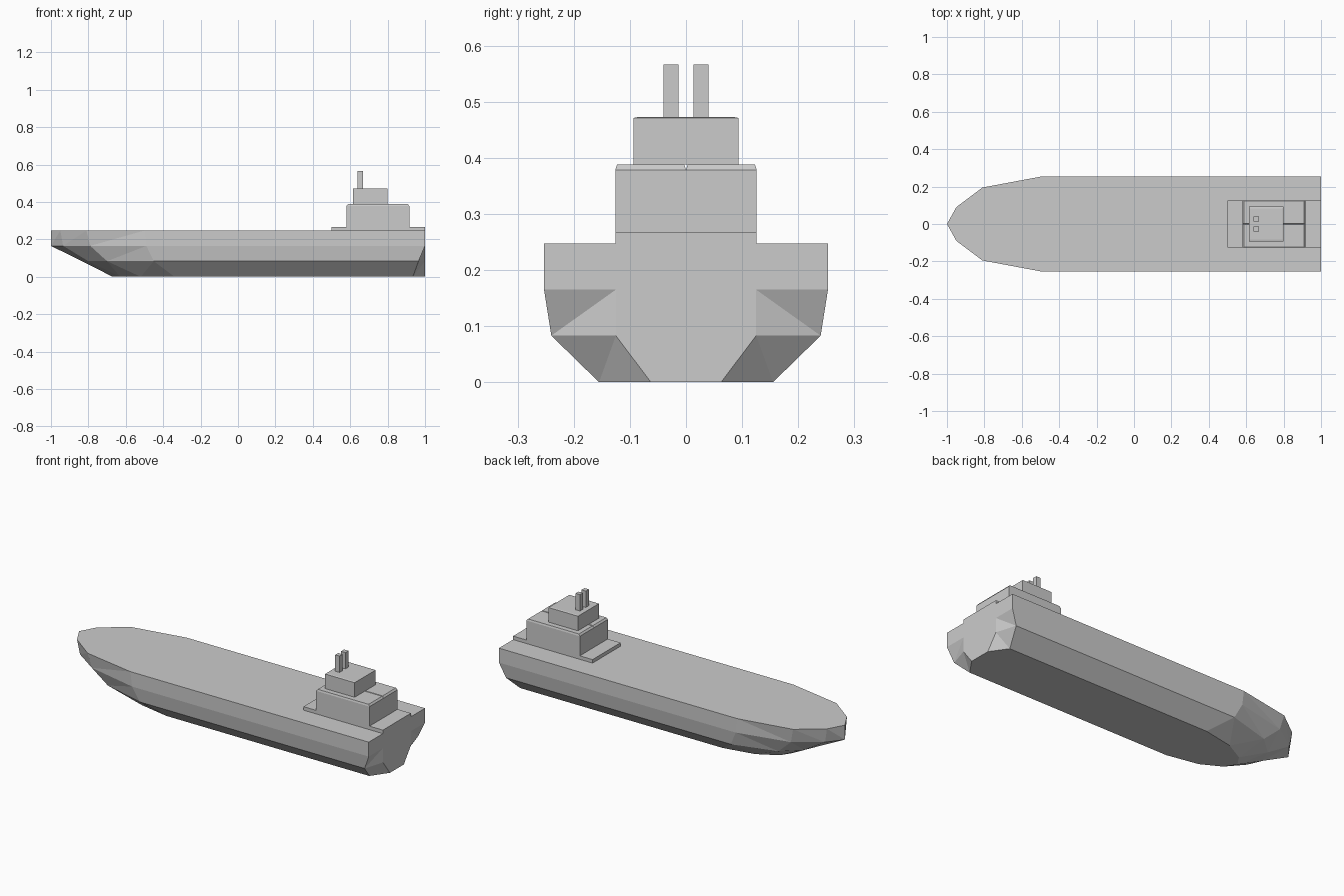
import bpy, bmesh

if "Cube" in bpy.data.objects:
    bpy.data.objects.remove(bpy.data.objects["Cube"])


def make_object(name, bm):
    bmesh.ops.recalc_face_normals(bm, faces=bm.faces)
    mesh = bpy.data.meshes.new(name)
    bm.to_mesh(mesh)
    bm.free()
    obj = bpy.data.objects.new(name, mesh)
    bpy.context.collection.objects.link(obj)
    return obj


def loft(name, rings):
    """Skin equal-length closed rings and cap both ends."""
    bm = bmesh.new()
    loops = [[bm.verts.new(p) for p in ring] for ring in rings]
    n = len(loops[0])
    for a, b in zip(loops, loops[1:]):
        for i in range(n):
            j = (i + 1) % n
            quad = bm.faces.new((a[i], a[j], b[j], b[i]))
            bmesh.ops.triangulate(bm, faces=[quad])
    bm.faces.new(loops[0])
    bm.faces.new(loops[-1])
    return make_object(name, bm)


def hull_ring(z, half):
    # half outline runs from the bow tip to the transom
    pts = [(x, y, z) for x, y in half]
    return pts + [(x, -y, z) for x, y, z in reversed(pts[1:])]


def rect(x0, x1, y0, y1, z):
    return [(x0, y0, z), (x1, y0, z), (x1, y1, z), (x0, y1, z)]


def block(name, x, y, z, cx=0.0, cy=0.0, h=0.0):
    """Box with an optional chamfered top: inset cx, cy over height h."""
    rings = [rect(*x, *y, z[0]), rect(*x, *y, z[1] - h)]
    if h:
        rings.append(rect(x[0] + cx, x[1] - cx, y[0] + cy, y[1] - cy, z[1]))
    return loft(name, rings)


# Faceted hull: keel, bilge, waterline and deck outlines
loft("hull", [
    hull_ring(0.0, [(-0.67, 0), (-0.63, 0.06), (-0.52, 0.12), (-0.34, 0.155),
                    (0.935, 0.155), (1, 0.0625)]),
    hull_ring(0.083, [(-0.835, 0), (-0.80, 0.08), (-0.70, 0.17), (-0.45, 0.24),
                      (0.965, 0.24), (1, 0.125)]),
    hull_ring(0.165, [(-1, 0), (-0.935, 0.085), (-0.79, 0.185), (-0.49, 0.253),
                      (1, 0.253), (1, 0.125)]),
    hull_ring(0.247, [(-1, 0), (-0.95, 0.09), (-0.81, 0.195), (-0.5, 0.253),
                      (1, 0.253), (1, 0.125)]),
])

# Raised slab under the deckhouse
block("deck_slab", (0.5, 1), (-0.126, 0.126), (0.247, 0.267))

# Deckhouse halves meeting in a thin centre seam
for side, y in (("left", (-0.126, 0)), ("right", (0, 0.126))):
    block("deckhouse_" + side, (0.58, 0.916), y, (0.267, 0.388), 0.008, 0.003, 0.01)

# Bridge on top
block("bridge", (0.614, 0.8), (-0.094, 0.094), (0.388, 0.473), 0.005, 0.01, 0.002)

# Twin funnels
for side, y in (("left", (-0.04, -0.013)), ("right", (0.013, 0.04))):
    block("funnel_" + side, (0.64, 0.667), y, (0.471, 0.566))
